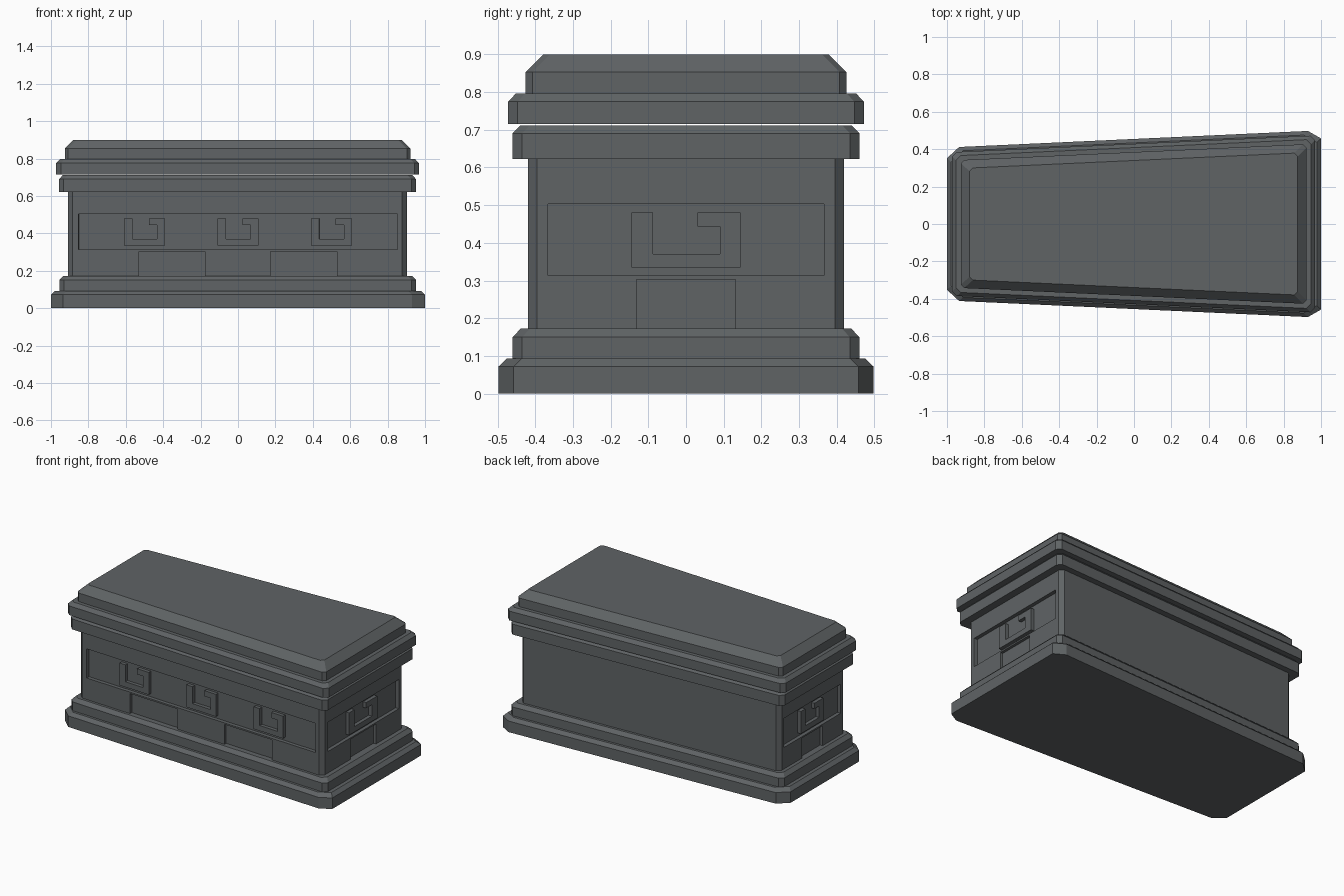
import bpy, bmesh
from mathutils import Matrix, Vector

if "Cube" in bpy.data.objects:
    bpy.data.objects.remove(bpy.data.objects["Cube"])

SLOPE = 0.046   # the coffin widens towards +x

stone = bpy.data.materials.new("dark_grey_stone")
stone.diffuse_color = (0.116, 0.126, 0.131, 1)
stone.use_nodes = True
stone.node_tree.nodes["Principled BSDF"].inputs["Base Color"].default_value = stone.diffuse_color


def finish(name, bm):
    bmesh.ops.recalc_face_normals(bm, faces=bm.faces)
    mesh = bpy.data.meshes.new(name)
    bm.to_mesh(mesh)
    bm.free()
    mesh.materials.append(stone)
    ob = bpy.data.objects.new(name, mesh)
    bpy.context.collection.objects.link(ob)
    return ob


def footprint(xl, xr, y, cut, inset=0.0):
    """Tapered outline with clipped corners; y is the half width at the wide end.
    cut = (left x, left y, right x, right y) corner clips."""
    xl, xr, y = xl + inset, xr - inset, y - inset
    a, b = xl + cut[0], xr - cut[2]
    yl = y - SLOPE * (b - a)
    half = [(xl, yl - cut[1]), (a, yl), (b, y), (xr, y - cut[3])]
    return half + [(px, -py) for px, py in reversed(half)]


def tier(name, xl, xr, y, cut, levels):
    """Stack of outlines; levels are (z, inset)."""
    bm = bmesh.new()
    rings = [[bm.verts.new((px, py, z)) for px, py in footprint(xl, xr, y, cut, i)]
             for z, i in levels]
    for lo, hi in zip(rings, rings[1:]):
        n = len(lo)
        for k in range(n):
            bm.faces.new((lo[k], lo[(k + 1) % n], hi[(k + 1) % n], hi[k]))
    bm.faces.new(rings[0])
    bm.faces.new(rings[-1])
    return finish(name, bm)


def prism(name, outline, d0, d1, frame):
    """Extrude an (u, z) outline on a wall from depth d0 to d1 (inwards positive)."""
    bm = bmesh.new()
    face = bm.faces.new([bm.verts.new((u, d0, z)) for u, z in outline])
    new = bmesh.ops.extrude_face_region(bm, geom=[face])["geom"]
    bmesh.ops.translate(bm, vec=(0, d1 - d0, 0),
                        verts=[v for v in new if isinstance(v, bmesh.types.BMVert)])
    bm.transform(frame)
    return finish(name, bm)


def rect(u0, u1, z0, z1):
    return [(u0, z0), (u1, z0), (u1, z1), (u0, z1)]


def wall_frame(origin, u):
    u = Vector(u).normalized()
    inward = Vector((-u.y, u.x, 0))
    m = Matrix((u, inward, (0, 0, 1))).transposed().to_4x4()
    m.translation = origin
    return m


def key_outline(c, w):
    """Square spiral ornament centred at c with half width w."""
    pts = [(-1, .48), (-1, .335), (1, .335), (1, .48), (.21, .48), (.21, .444),
           (.62, .444), (.62, .37), (-.6, .37), (-.6, .48)]
    return [(c + w * u, z) for u, z in pts]


# Stepped tiers of the chest and lid
small = (.025, .025, .025, .025)
tiny = (.018, .018, .018, .018)
tier("plinth", -1, 1, .4975, (.065, .06, .07, .04),
     [(0, 0), (.072, 0), (.093, .022)])
tier("plinth_step", -.955, .953, .46, small, [(.093, 0), (.15, 0), (.173, .022)])
body = tier("chest_body", -.91, .903, .42, small, [(.173, 0), (.622, 0)])
tier("chest_rim", -.957, .952, .461, small, [(.622, 0), (.69, 0), (.711, .02)])
tier("lid_rim", -.972, .968, .472, small, [(.715, 0), (.775, 0), (.797, .021)])
tier("lid_top", -.926, .922, .426, tiny, [(.797, 0), (.853, 0), (.9, .047)])

# Walls: frame, panel half width, ornament centres and half width, lower recesses
MID = .42 - SLOPE * .878
long_blocks = [(-.53, -.177), (.173, .53)]
walls = {
    "front": (wall_frame((0, -MID, 0), (1, -SLOPE, 0)), .853, (-.5, 0, .5), .109, long_blocks),
    "back": (wall_frame((0, MID, 0), (-1, -SLOPE, 0)), .853, (-.5, 0, .5), .109, long_blocks),
    "right": (wall_frame((.903, 0, 0), (0, 1, 0)), .366, (0,), .145, [(-.131, .131)]),
    "left": (wall_frame((-.91, 0, 0), (0, -1, 0)), .292, (0,), .116, [(-.105, .105)]),
}
cutters = []
for side, (frame, half, centres, w, blocks) in walls.items():
    # Sunken panel and lower recesses
    cutters.append(prism("panel_cutter", rect(-half, half, .313, .503), -.02, .024, frame))
    for u0, u1 in blocks:
        cutters.append(prism("block_cutter", rect(u0, u1, .16, .303), -.02, .018, frame))
    # Raised spiral ornaments
    for c in centres:
        prism(side + "_ornament", key_outline(c, w), .001, .03, frame)

# Cut the recesses
for cutter in cutters:
    cutter.hide_render = True
    mod = body.modifiers.new("recess", 'BOOLEAN')
    mod.operation = 'DIFFERENCE'
    mod.solver = 'EXACT'
    mod.object = cutter
bpy.context.view_layer.objects.active = body
for mod in list(body.modifiers):
    bpy.ops.object.modifier_apply(modifier=mod.name)
for cutter in cutters:
    bpy.data.objects.remove(cutter)
